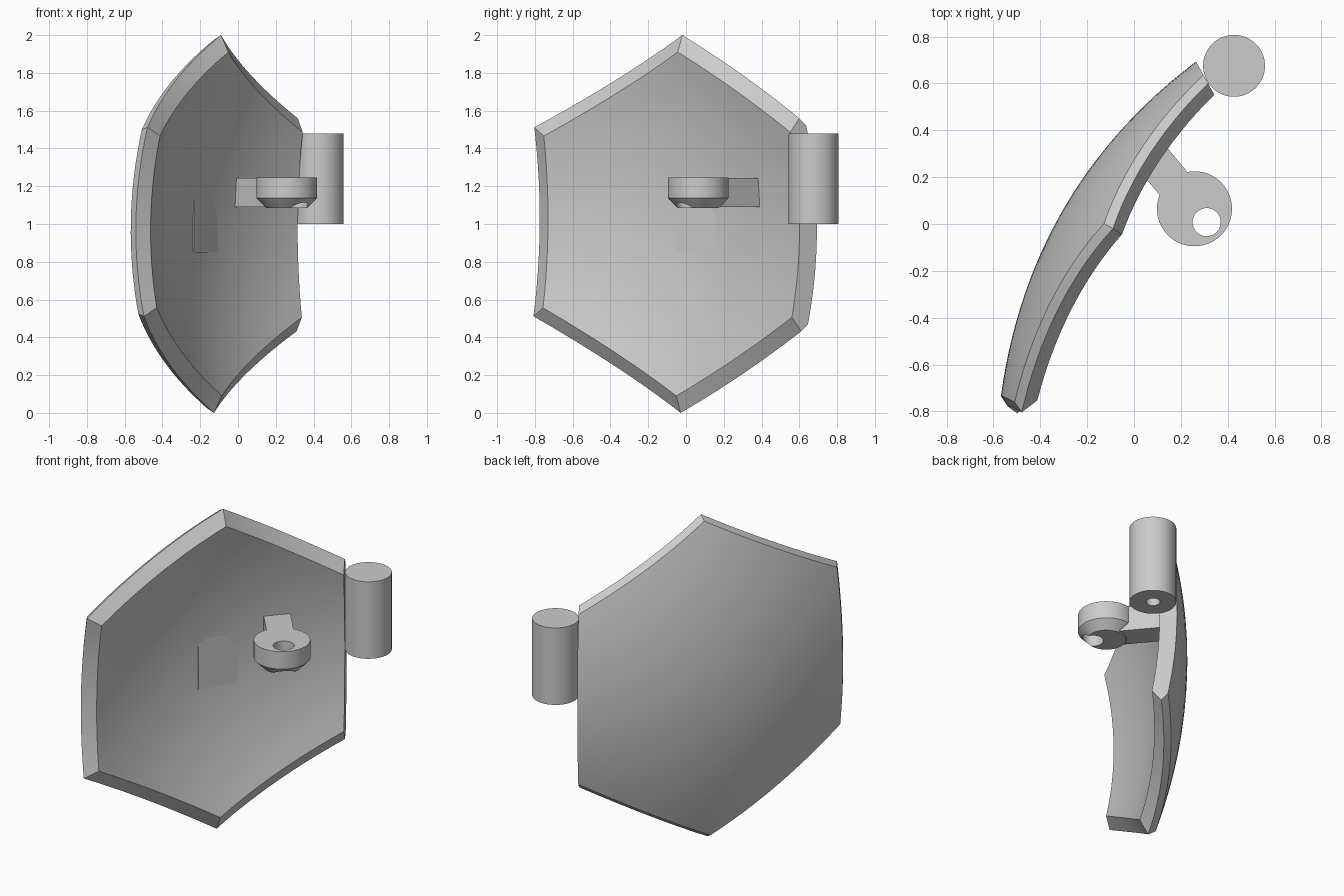
import bpy, bmesh, math
from mathutils import Vector, Matrix

old = bpy.data.objects.get("Cube")
if old:
    bpy.data.objects.remove(old, do_unlink=True)

grey = bpy.data.materials.new("plain_grey")
grey.use_nodes = True
GREY = (0.6, 0.6, 0.6, 1)
grey.diffuse_color = GREY
grey.node_tree.nodes["Principled BSDF"].inputs["Base Color"].default_value = GREY

# Plate frame: U along the plate, W out of its convex side
U = Vector((0.512, 0.859, 0))
W = Vector((-0.859, 0.512, 0))
MID = -0.076


def world(u, v, w):
    return U * u + W * w + Vector((0, 0, 1 + v))


def finish(name, bm):
    bmesh.ops.recalc_face_normals(bm, faces=bm.faces)
    mesh = bpy.data.meshes.new(name)
    bm.to_mesh(mesh)
    bm.free()
    mesh.materials.append(grey)
    ob = bpy.data.objects.new(name, mesh)
    bpy.context.collection.objects.link(ob)
    bpy.ops.object.select_all(action='DESELECT')
    ob.select_set(True)
    bpy.context.view_layer.objects.active = ob
    return ob


def smooth():
    bpy.ops.object.shade_smooth_by_angle(angle=math.radians(25))


def lathe(name, x, y, profile, steps=64):
    """Closed solid turned about a vertical axis from (radius, height) points."""
    bm = bmesh.new()
    pts = [bm.verts.new((x + r, y, z)) for r, z in profile]
    edges = [bm.edges.new(pair) for pair in zip(pts, pts[1:])]
    bmesh.ops.spin(bm, geom=pts + edges, cent=(x, y, 0), axis=(0, 0, 1),
                   angle=math.tau, steps=steps)
    bmesh.ops.remove_doubles(bm, verts=bm.verts, dist=0.0001)
    return finish(name, bm)


def box(name, centre, right, forward, size):
    """Box with its first two axes along right and forward."""
    bm = bmesh.new()
    rot = Matrix((right, forward, Vector((0, 0, 1)))).transposed().to_4x4()
    bmesh.ops.create_cube(bm, size=1, matrix=Matrix.Translation(centre) @ rot
                          @ Matrix.Diagonal((*size, 1)))
    return finish(name, bm)


# Curved hexagonal plate: rings of growing and shrinking hexagons
SEGS, RINGS, ROLL = 16, 14, 0.0135
corners = [Vector((math.cos(t), math.sin(t)))
           for t in (math.radians(90 + 60 * k) for k in range(6))]


def bulge(a, b):
    return 0.291 - 0.251 * a * a - 0.175 * b * b - 0.09 * (a * b) ** 2 - 0.014 * b


def plate_point(bm, p, depth):
    u = MID + p.x + ROLL * p.y
    v = p.y - ROLL * p.x
    return bm.verts.new(world(u, v, bulge(p.x, p.y) - depth))


def hexagon(bm, scale, depth):
    return [plate_point(bm, corners[k].lerp(corners[(k + 1) % 6], s / SEGS) * scale, depth)
            for k in range(6) for s in range(SEGS)]


OUTER, RIM, INNER, THICK = 0.975, 1.0, 0.91, 0.112
bm = bmesh.new()
layers = [(OUTER * k / RINGS, 0) for k in range(1, RINGS + 1)]
layers.append((RIM, 0.035))
layers += [(INNER * k / RINGS, THICK) for k in range(RINGS, 0, -1)]
loops = [hexagon(bm, *layer) for layer in layers]
count = 6 * SEGS
for a, b in zip(loops, loops[1:]):
    for i in range(count):
        j = (i + 1) % count
        bm.faces.new((a[i], a[j], b[j], b[i]))
for loop, depth in ((loops[0], 0), (loops[-1], THICK)):
    hub = plate_point(bm, Vector((0, 0)), depth)
    for i in range(count):
        bm.faces.new((hub, loop[i], loop[(i + 1) % count]))
bmesh.ops.recalc_face_normals(bm, faces=bm.faces)

# Slanted cut on the hinge side
bmesh.ops.bisect_plane(bm, geom=bm.verts[:] + bm.edges[:] + bm.faces[:],
                       plane_co=world(0.657, 0, 0.001),
                       plane_no=U * 0.857 - W * 0.5, clear_outer=True)
bmesh.ops.holes_fill(bm, edges=[e for e in bm.edges if e.is_boundary], sides=0)
finish("curved_plate", bm)
smooth()

# Hinge barrel with a blind hole underneath
lathe("hinge_barrel", 0.427, 0.675,
      [(0, 1.48), (0.132, 1.48), (0.132, 1.0), (0.04, 1.0), (0.04, 1.3), (0, 1.3)])
smooth()

# Lug with a chamfered underside and an off-centre through hole
LUG = Vector((0.258, 0.065, 0))
TOP, BOTTOM = 1.245, 1.085
lug = lathe("lug", LUG.x, LUG.y,
            [(0, TOP), (0.16, TOP), (0.16, 1.137), (0.11, BOTTOM), (0, BOTTOM)])
cutter = lathe("lug_hole_cutter", 0.31, 0.008,
               [(0, 1.4), (0.06, 1.4), (0.06, 0.9), (0, 0.9)], 48)
cutter.hide_render = True
bpy.ops.object.select_all(action='DESELECT')
lug.select_set(True)
bpy.context.view_layer.objects.active = lug
cut = lug.modifiers.new("hole", 'BOOLEAN')
cut.operation = 'DIFFERENCE'
cut.solver = 'EXACT'
cut.object = cutter
bpy.ops.object.modifier_apply(modifier=cut.name)
bpy.data.objects.remove(cutter, do_unlink=True)
smooth()

# Arm joining the lug to the plate
along = Vector((-0.64, 0.77, 0)).normalized()
side = Vector((along.y, -along.x, 0))
REACH = 0.37
box("lug_arm", LUG + along * REACH / 2 + Vector((0, 0, 1.167)),
    side, along, (0.154, REACH, 0.154))

# Shallow pad set into the hollow side
box("inset_pad", world(-0.045, 0.01, 0.196), U, W, (0.247, 0.048, 0.32))
